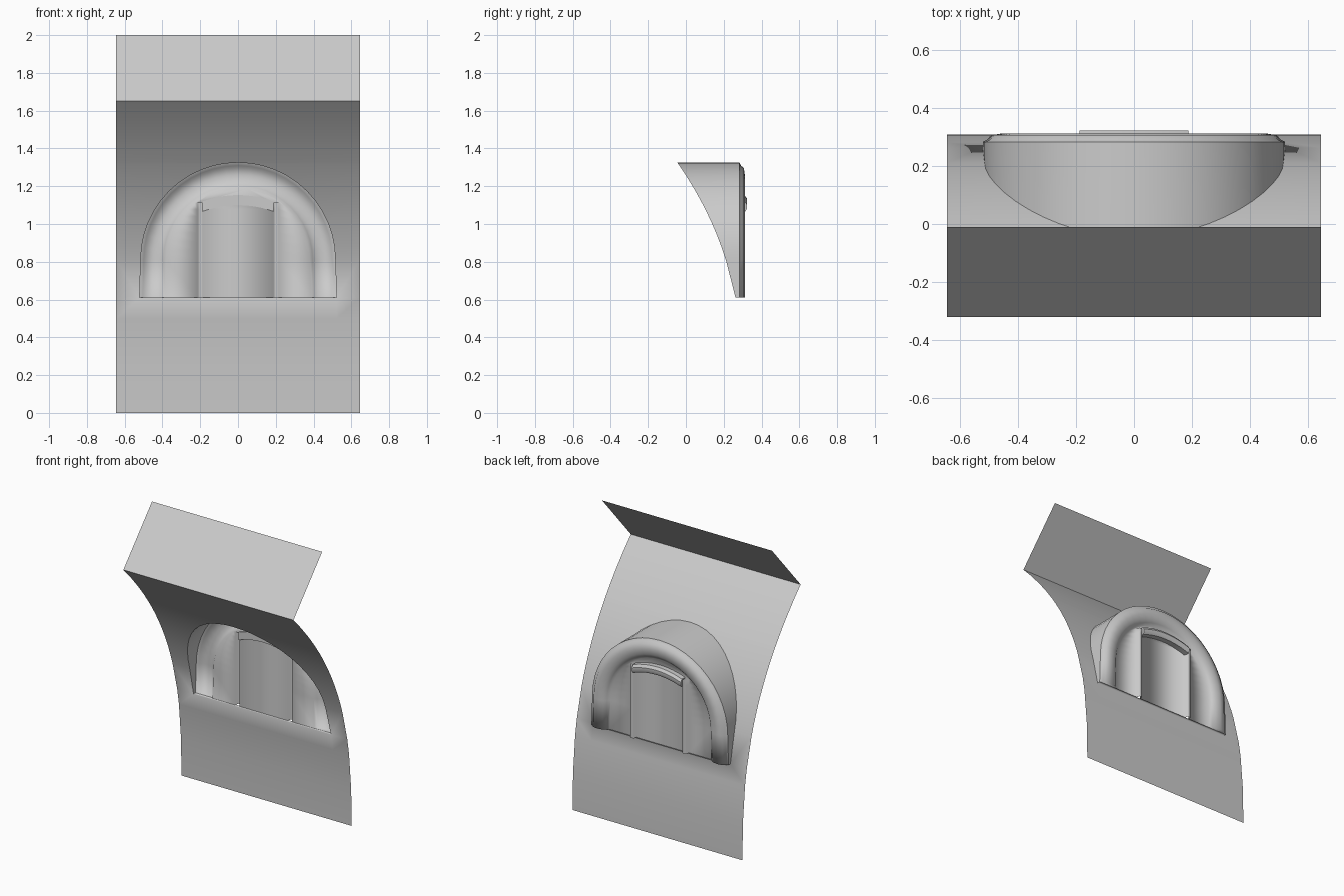
import bpy, bmesh, math

cube = bpy.data.objects.get("Cube")
if cube:
    bpy.data.objects.remove(cube)

grey = bpy.data.materials.new("light grey")
grey.use_nodes = True
colour = (0.6, 0.6, 0.6, 1)
grey.diffuse_color = colour
grey.node_tree.nodes["Principled BSDF"].inputs["Base Color"].default_value = colour

HALF, EAVE, TOP = 0.645, 1.65, 2.0     # roof half width, eave and top heights
SILL, SPRING, RADIUS = 0.61, 0.81, 0.515   # dormer arch
STEPS = 24
PANE = 0.277                           # depth of the window pane


def roof_y(z):
    return 0.309 - 0.1695 * z ** 2.62


def arch(inset=0.0):
    """Outline points (x, z) from one foot over the crown to the other."""
    r = RADIUS - inset
    pts = [(r * math.cos(math.pi * i / STEPS), SPRING + r * math.sin(math.pi * i / STEPS))
           for i in range(STEPS + 1)]
    return [(r + 0.006, SILL)] + pts + [(-r - 0.006, SILL)]


def finish(name, bm, angle=35):
    bmesh.ops.remove_doubles(bm, verts=bm.verts, dist=0.0005)
    bmesh.ops.recalc_face_normals(bm, faces=bm.faces)
    mesh = bpy.data.meshes.new(name)
    bm.to_mesh(mesh)
    bm.free()
    mesh.materials.append(grey)
    obj = bpy.data.objects.new(name, mesh)
    bpy.context.collection.objects.link(obj)
    bpy.ops.object.select_all(action='DESELECT')
    obj.select_set(True)
    bpy.context.view_layer.objects.active = obj
    bpy.ops.object.shade_smooth_by_angle(angle=math.radians(angle))


def loft(bm, rows, closed=False):
    """Skin neighbouring rows of points with quads."""
    verts = [[bm.verts.new(p) for p in row] for row in rows]
    n = len(rows[0])
    for a, b in zip(verts, verts[1:]):
        for i in range(n if closed else n - 1):
            j = (i + 1) % n
            bm.faces.new((a[i], a[j], b[j], b[i]))
    return verts


# Curved roof sheet with an arched opening and a small sill ledge
bm = bmesh.new()
foot = RADIUS + 0.006
loft(bm, [[(x, roof_y(z), z) for x in (-HALF, -foot, foot, HALF)]
          for z in (0, 0.25, 0.5, SILL)])
half_arch = arch()[:STEPS // 2 + 2]
side = half_arch + [(0, 1.4), (0, 1.48), (0, 1.57), (0, EAVE)]
for s in (1, -1):
    loft(bm, [[(s * x, roof_y(z), z), (s * HALF, roof_y(z), z)] for x, z in side])
loft(bm, [[(-foot, y, SILL), (foot, y, SILL)] for y in (roof_y(SILL), 0.285)])
finish("curved_roof", bm, 120)

# Flat upper panel leaning back from the eave
bm = bmesh.new()
loft(bm, [[(-HALF, y, z), (HALF, y, z)] for y, z in ((roof_y(EAVE), EAVE), (-0.01, TOP))])
finish("upper_panel", bm)

# Dormer shell between the roof and the window
bm = bmesh.new()
loft(bm, [[(x, roof_y(z), z) for x, z in arch()],
          [(x, 0.283, z) for x, z in arch()]])
finish("dormer_shell", bm)

# Window: rounded arch moulding, then panes and hollow mullions as one soft sheet
bm = bmesh.new()
profile = [(0, 0.283), (0.016, 0.291), (0.028, 0.306), (0.065, 0.312),
           (0.1, 0.306), (0.12, 0.293), (0.135, PANE)]
rings = loft(bm, [[(x, y, z) for x, z in arch(d)] for d, y in profile])
for end in (0, -1):
    bm.faces.new([ring[end] for ring in rings])

mullion = [(0.217, PANE), (0.212, 0.304), (0.188, 0.304), (0.183, PANE)]
inner = arch(profile[-1][0])
jambs = [(x, z) for x, z in inner if x > mullion[0][0]]
sheet = []
for x, z in jambs:
    half = [(x, PANE, z)] + [(mx, my, z) for mx, my in mullion]
    sheet.append(half + [(-px, py, pz) for px, py, pz in reversed(half)])
top_row = loft(bm, sheet)[-1]
crown = [(x, z) for x, z in inner if abs(x) <= mullion[0][0]]
bm.faces.new(top_row[::-1] + [bm.verts.new((x, PANE, z)) for x, z in reversed(crown)][::-1]
             if top_row[0].co.x < 0 else
             top_row + [bm.verts.new((x, PANE, z)) for x, z in reversed(crown)])
finish("arched_window", bm, 100)

# Arched lintel bar over the middle pane
bm = bmesh.new()
rows = []
for i in range(13):
    x = -0.187 + 0.374 * i / 12
    z = 1.145 - 0.95 * x * x
    rows.append([(x, 0.27, z - 0.045), (x, 0.315, z - 0.045), (x, 0.323, z - 0.03),
                 (x, 0.323, z - 0.01), (x, 0.31, z + 0.008), (x, 0.27, z + 0.008)])
ends = loft(bm, rows, closed=True)
bm.faces.new(ends[0])
bm.faces.new(ends[-1])
finish("lintel", bm)
